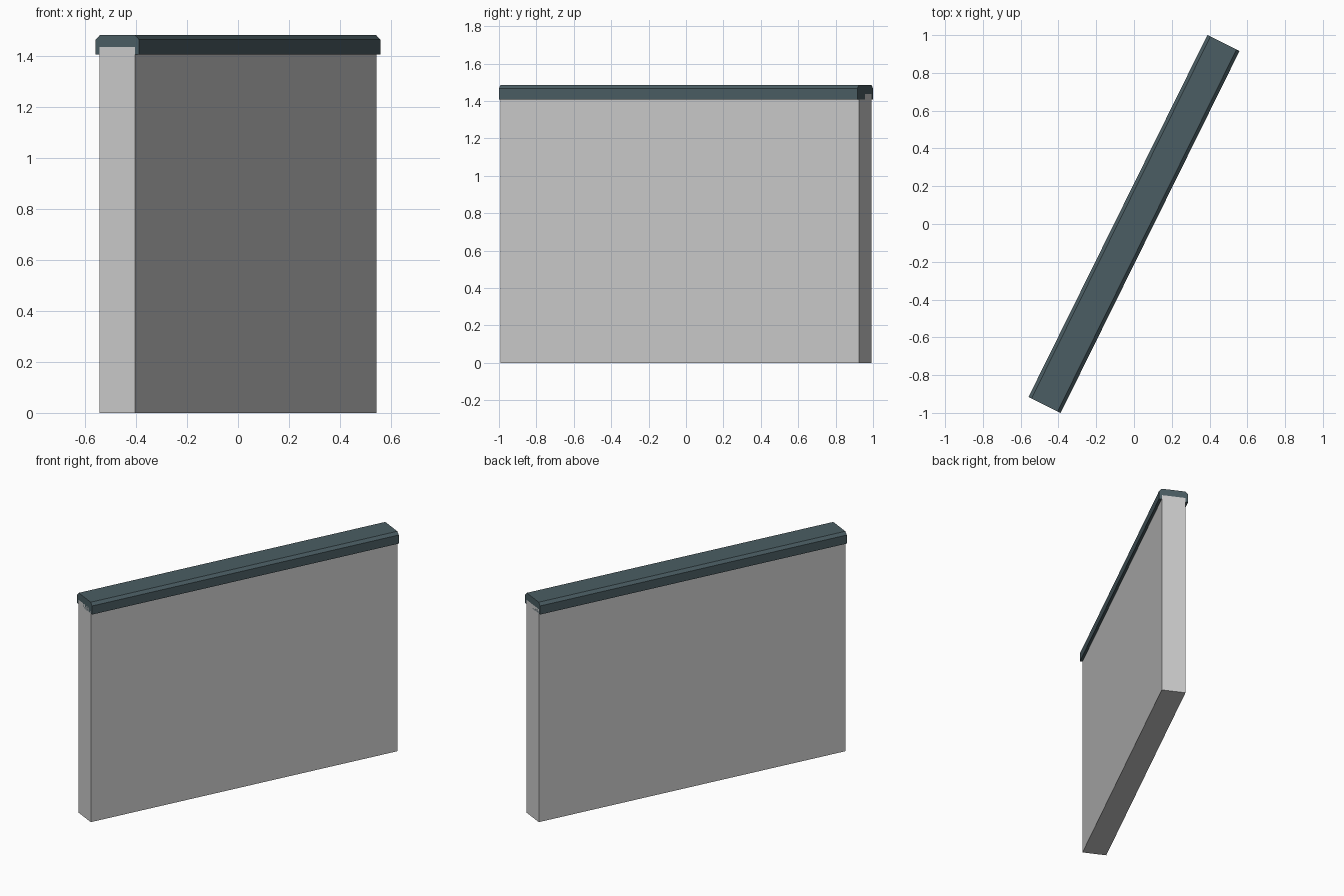
import bpy, bmesh, math

if "Cube" in bpy.data.objects:
    bpy.data.objects.remove(bpy.data.objects["Cube"])

ANGLE = math.radians(63.7)   # wall direction in plan
HALF_LEN = 1.069


def extrude_profile(name, profile, color):
    """Extrude a closed (across, height) profile along the wall direction."""
    bm = bmesh.new()
    face = bm.faces.new([bm.verts.new((-HALF_LEN, y, z)) for y, z in profile])
    ext = bmesh.ops.extrude_face_region(bm, geom=[face], use_keep_orig=True)
    moved = [g for g in ext["geom"] if isinstance(g, bmesh.types.BMVert)]
    bmesh.ops.translate(bm, verts=moved, vec=(2 * HALF_LEN, 0, 0))
    bmesh.ops.recalc_face_normals(bm, faces=bm.faces)
    mesh = bpy.data.meshes.new(name)
    bm.to_mesh(mesh)
    bm.free()
    obj = bpy.data.objects.new(name, mesh)
    obj.rotation_euler.z = ANGLE
    bpy.context.collection.objects.link(obj)
    mat = bpy.data.materials.new(name + "_color")
    mat.diffuse_color = color
    mat.use_nodes = True
    mat.node_tree.nodes["Principled BSDF"].inputs["Base Color"].default_value = mat.diffuse_color
    mesh.materials.append(mat)
    return obj


def mirrored(half):
    return half + [(-y, z) for y, z in reversed(half)]


# Plain wall slab, reaching a little way into the coping
extrude_profile("wall", mirrored([(0.078, 0), (0.078, 1.437)]),
                (0.56, 0.57, 0.55, 1))

# Coping with chamfered long top edges
extrude_profile("coping", mirrored([(0.095, 1.408), (0.095, 1.466), (0.077, 1.484)]),
                (0.07, 0.11, 0.125, 1))
